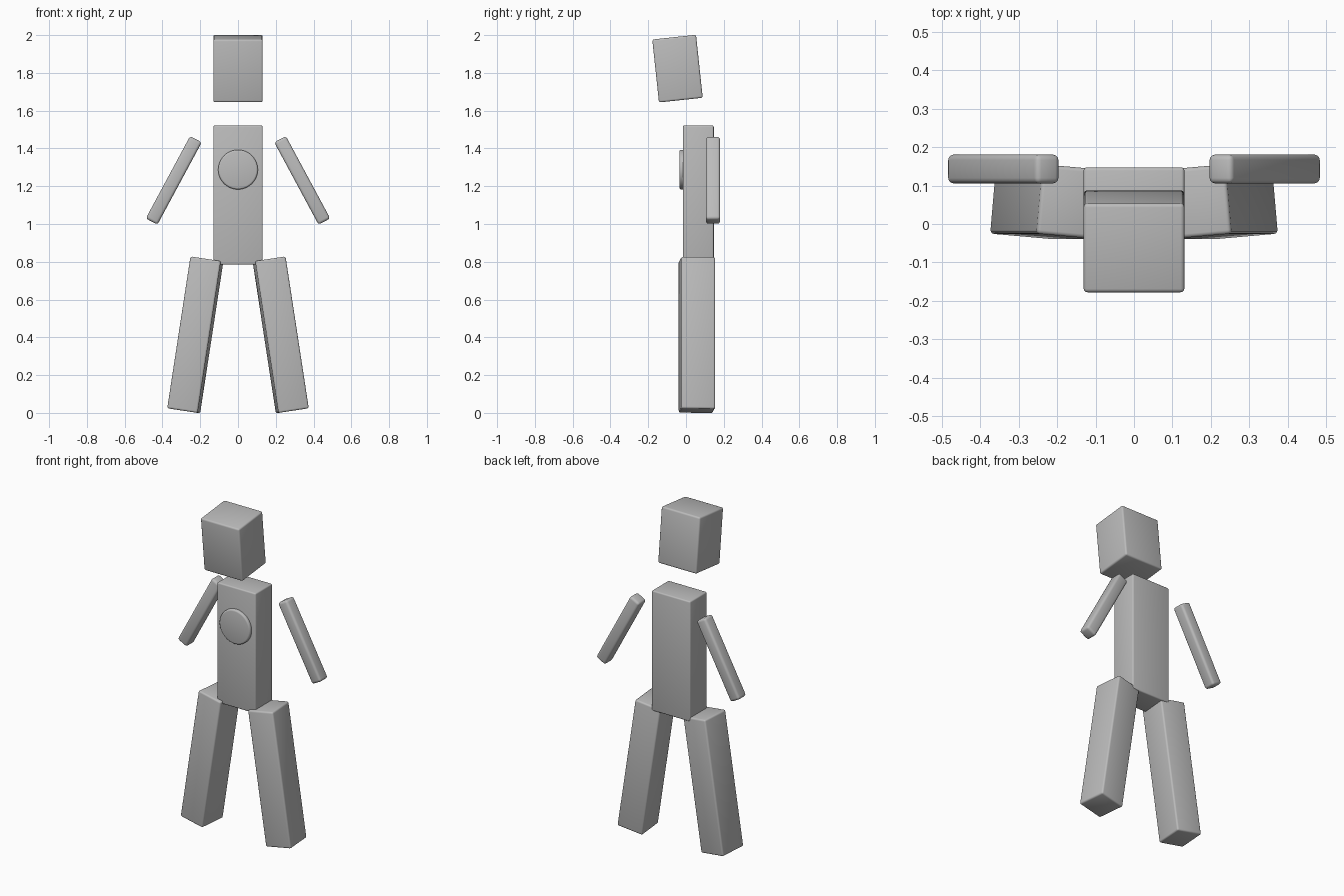
import bpy, math
from mathutils import Matrix, Vector

if "Cube" in bpy.data.objects:
    bpy.data.objects.remove(bpy.data.objects["Cube"])

grey = bpy.data.materials.new("plain_grey")
grey.diffuse_color = (0.5, 0.5, 0.5, 1)
grey.use_nodes = True
grey.node_tree.nodes["Principled BSDF"].inputs["Base Color"].default_value = grey.diffuse_color


def finish(obj, name, bevel):
    """Name, colour, round the edges and smooth a part."""
    obj.name = name
    obj.data.materials.append(grey)
    mod = obj.modifiers.new("rounded_edges", "BEVEL")
    mod.width = bevel
    mod.segments = 3
    mod.limit_method = "ANGLE"
    mod.angle_limit = math.radians(40)
    for poly in obj.data.polygons:
        poly.use_smooth = True
    return obj


def block(name, centre, size, bevel, rot=Matrix.Identity(4)):
    """Rounded box with the given size, turned about its centre."""
    bpy.ops.mesh.primitive_cube_add(size=1)
    obj = bpy.context.object
    obj.data.transform(Matrix.Diagonal((*size, 1)))
    obj.matrix_world = Matrix.Translation(Vector(centre)) @ rot
    return finish(obj, name, bevel)


def turn(degrees, axis):
    return Matrix.Rotation(math.radians(degrees), 4, axis)


# Head, nodding forward, floating above the torso
block("head", (0, -0.045, 1.8225), (0.262, 0.233, 0.335), 0.01, turn(6.1, "X"))

# Torso
block("torso", (0, 0.065, 1.153), (0.262, 0.164, 0.737), 0.008)

# Round chest disc
bpy.ops.mesh.primitive_cylinder_add(
    vertices=48, radius=0.105, depth=0.06,
    location=(0, -0.005, 1.288), rotation=(math.pi / 2, 0, 0))
finish(bpy.context.object, "chest_disc", 0.01)

# Limbs on both sides
for side, label in ((1, "left"), (-1, "right")):
    block(label + "_arm", (side * 0.34, 0.143, 1.231), (0.07, 0.075, 0.495),
          0.014, turn(-28.3 * side, "Y"))
    block(label + "_leg", (side * 0.226, 0.058, 0.413), (0.163, 0.181, 0.813),
          0.01, turn(-8.7 * side, "Y") @ turn(5 * side, "Z"))
